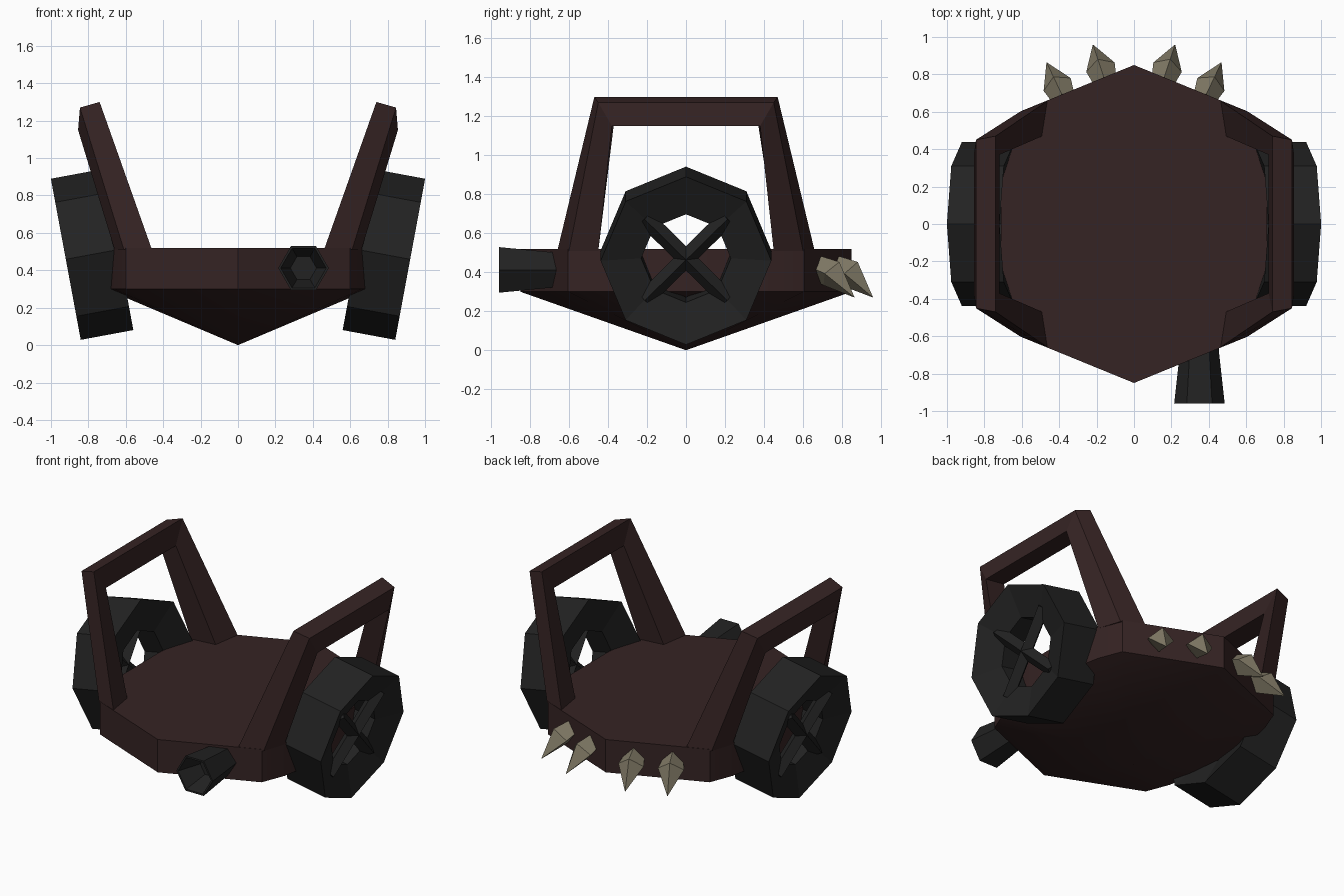
import bpy, bmesh, math
from mathutils import Vector, Matrix

if "Cube" in bpy.data.objects:
    bpy.data.objects.remove(bpy.data.objects["Cube"], do_unlink=True)


def material(name, color):
    m = bpy.data.materials.new(name)
    m.use_nodes = True
    m.diffuse_color = (*color, 1)
    m.node_tree.nodes["Principled BSDF"].inputs["Base Color"].default_value = (*color, 1)
    return m


MAROON = material("dark maroon", (0.036, 0.017, 0.017))
BLACK = material("rubber black", (0.016, 0.016, 0.016))
BONE = material("bone", (0.215, 0.19, 0.13))


def loft(name, rings, mat, closed=False):
    """Skin a list of equal-length rings; a one-point ring makes a tip."""
    bm = bmesh.new()
    vs = [[bm.verts.new(p) for p in ring] for ring in rings]
    pairs = list(zip(vs, vs[1:]))
    if closed:
        pairs.append((vs[-1], vs[0]))
    else:
        for ring in (vs[0], vs[-1]):
            if len(ring) > 2:
                bm.faces.new(ring)
    for a, b in pairs:
        n = max(len(a), len(b))
        for i in range(n):
            j = (i + 1) % n
            quad = [a[i % len(a)], a[j % len(a)], b[j % len(b)], b[i % len(b)]]
            bm.faces.new(list(dict.fromkeys(quad)))
    bmesh.ops.recalc_face_normals(bm, faces=bm.faces)
    me = bpy.data.meshes.new(name)
    bm.to_mesh(me)
    bm.free()
    me.materials.append(mat)
    ob = bpy.data.objects.new(name, me)
    bpy.context.collection.objects.link(ob)
    return ob


def circle(n, r, axial, start=0.0):
    """Ring of n points around the x axis."""
    return [Vector((axial, r * math.sin(start + math.tau * i / n),
                    r * math.cos(start + math.tau * i / n))) for i in range(n)]


# Hull: faceted slab with a shallow pointed underside
quarter = [(0, .85), (.6, .605), (.66, .45), (.71, .2)]
half = quarter + [(x, -y) for x, y in reversed(quarter)]
plan = half + [(-x, y) for x, y in reversed(half[1:-1])]
hull = loft("hull", [[(x, y, .52) for x, y in plan],
                     [(x, y, .30) for x, y in plan],
                     [(0, 0, 0)]], MAROON)
bpy.context.view_layer.objects.active = hull
hull.select_set(True)
bpy.ops.object.shade_smooth_by_angle(angle=math.radians(25))
hull.select_set(False)

# Arch sections: inner/outer edges on the outside, then on the opening side
foot = [(.46, .66, .51), (.61, .60, .51), (.66, .45, .51), (.49, .47, .51)]
corner = [(.74, .47, 1.3), (.845, .45, 1.27), (.855, .38, 1.15), (.72, .37, 1.16)]

for side, label in ((1, "left"), (-1, "right")):
    def flip(section, sy):
        return [(side * x, sy * y, z) for x, y, z in section]

    loft(label + "_side_arch",
         [flip(foot, -1), flip(corner, -1), flip(corner, 1), flip(foot, 1)], MAROON)

    # Leaning octagonal wheel with dished faces
    place = Matrix.Translation((side * .78, 0, .485)) @ Matrix.Rotation(
        side * math.radians(10.5), 4, 'Y')
    rim, hole, wide, deep = .438, .23, .143, .075
    profile = [(rim, -wide), (rim, wide), (hole, deep), (hole, -deep)]
    wheel = loft(label + "_wheel", [circle(8, r, a) for r, a in profile], BLACK, closed=True)
    wheel.matrix_world = place

    # Crossed diamond-section spokes set into the outer dish
    for k, turn in enumerate((45, -45)):
        bar = loft(f"{label}_spoke_{k + 1}",
                   [[(p.y + side * .075, p.z, s) for p in circle(4, .045, 0)]
                    for s in (-.3, .3)], BLACK)
        bar.matrix_world = place @ Matrix.Rotation(math.radians(turn), 4, 'X')

    # Rear spikes: swollen diamond section drooping to a tip
    for k, (x, y, tx, ty) in enumerate(((.15, .75, .22, .96), (.37, .66, .468, .865))):
        base, tip = Vector((x, y, .43)), Vector((tx, ty, .27))
        mid = base.lerp(tip, .42) + Vector((0, 0, .03))
        out = Vector((tx - x, ty - y, 0)).normalized()
        across = Vector((out.y, -out.x, 0))
        up = Vector((out.x * .6, out.y * .6, .8))

        def diamond(c, w, h):
            pts = [c + across * w, c + up * h, c - across * w, c - up * h]
            return [(side * p.x, p.y, p.z) for p in pts]

        loft(f"{label}_spike_{k + 1}",
             [diamond(base, .06, .065), diamond(mid, .08, .075),
              [(side * tip.x, tip.y, tip.z)]], BONE)

# Flared hexagonal exhaust with a hollow mouth
pipe = [(.10, -.62), (.105, -.69), (.135, -.96), (.122, -.96), (.07, -.80)]
loft("exhaust", [[(.35 + p.y, p.x, .412 + p.z)
                  for p in circle(6, r, y, math.radians(30))] for r, y in pipe], BLACK)
